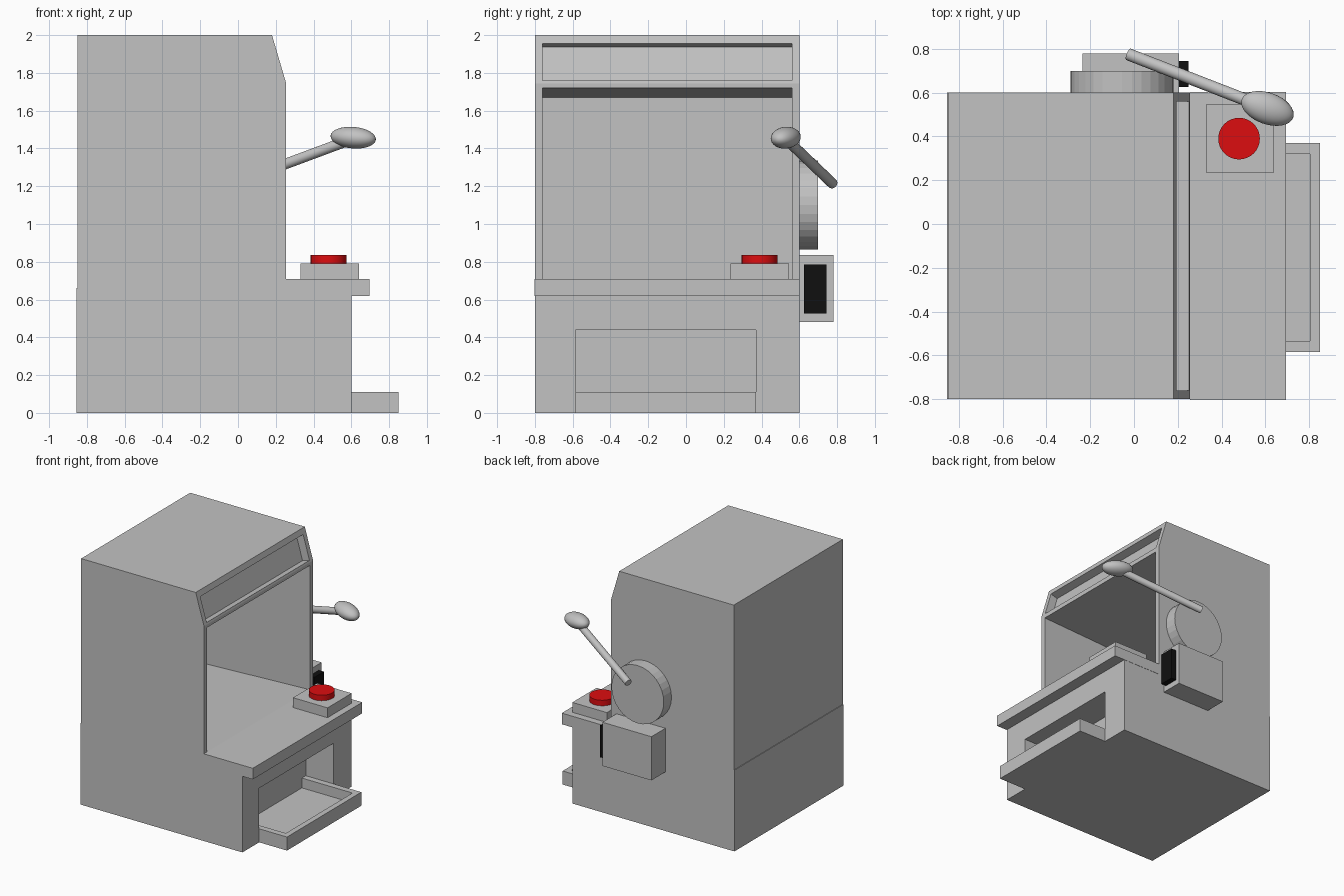
import bpy, bmesh, math
from mathutils import Vector, Matrix

if "Cube" in bpy.data.objects:
    bpy.data.objects.remove(bpy.data.objects["Cube"])


def material(name, rgb):
    m = bpy.data.materials.new(name)
    m.diffuse_color = (*rgb, 1)
    m.use_nodes = True
    m.node_tree.nodes["Principled BSDF"].inputs["Base Color"].default_value = m.diffuse_color
    return m


GREY = material("grey", (0.54, 0.54, 0.54))
RED = material("red", (0.72, 0.004, 0.005))
BLACK = material("black", (0.005, 0.005, 0.005))


def finish(name, bm, mat):
    bmesh.ops.recalc_face_normals(bm, faces=bm.faces)
    me = bpy.data.meshes.new(name)
    bm.to_mesh(me)
    bm.free()
    me.materials.append(mat)
    ob = bpy.data.objects.new(name, me)
    bpy.context.collection.objects.link(ob)
    return ob


def prism(name, profile, y0, y1, mat=GREY):
    """Extrude an x-z profile from y0 to y1."""
    bm = bmesh.new()
    face = bm.faces.new([bm.verts.new((x, y0, z)) for x, z in profile])
    ext = bmesh.ops.extrude_face_region(bm, geom=[face])
    verts = [v for v in ext["geom"] if isinstance(v, bmesh.types.BMVert)]
    bmesh.ops.translate(bm, verts=verts, vec=(0, y1 - y0, 0))
    return finish(name, bm, mat)


def box(name, x0, x1, y0, y1, z0, z1, mat=GREY):
    return prism(name, [(x0, z0), (x1, z0), (x1, z1), (x0, z1)], y0, y1, mat)


def cylinder(name, a, b, radius, sides, mat=GREY):
    """Cylinder between two points."""
    a, b = Vector(a), Vector(b)
    bm = bmesh.new()
    rot = (b - a).to_track_quat('Z', 'Y').to_matrix().to_4x4()
    bmesh.ops.create_cone(bm, cap_ends=True, segments=sides, radius1=radius, radius2=radius,
                          depth=(b - a).length, matrix=Matrix.Translation((a + b) / 2) @ rot)
    return finish(name, bm, mat)


def cut(ob, cutter):
    mod = ob.modifiers.new("cut", 'BOOLEAN')
    mod.operation = 'DIFFERENCE'
    mod.solver = 'EXACT'
    mod.object = cutter
    cutter.hide_render = True
    cutter.hide_viewport = True


def smooth(ob):
    bpy.ops.object.select_all(action='DESELECT')
    ob.select_set(True)
    bpy.context.view_layer.objects.active = ob
    bpy.ops.object.shade_smooth_by_angle(angle=math.radians(40))


# Upper cabinet with a sloped sign front and a deep open window
cabinet = prism("cabinet", [(-0.85, 0.66), (0.255, 0.66), (0.255, 1.745), (0.18, 2), (-0.85, 2)], -0.8, 0.6)
cut(cabinet, prism("window_cutter", [(-0.81, 0.665), (0.255, 0.71), (0.35, 0.714),
                                     (0.35, 1.724), (0.255, 1.72), (-0.81, 1.67)], -0.76, 0.56))

# Recessed sign panel on the sloped face
normal = Vector((0.255, 0.075)).normalized()
top, low = Vector((0.193, 1.955)), Vector((0.2506, 1.76))
cut(cabinet, prism("sign_cutter", [tuple(p + normal * d) for p, d in
                                   ((top, -0.065), (top, 0.06), (low, 0.06), (low, -0.065))], -0.76, 0.56))

# Base with the payout opening
base = box("base", -0.855, 0.6, -0.8, 0.6, 0, 0.66)
cut(base, box("payout_cutter", 0.35, 0.75, -0.585, 0.37, -0.1, 0.44))

# Payout tray, hollow on top
tray = box("payout_tray", 0.35, 0.85, -0.585, 0.37, 0, 0.11)
cut(tray, box("tray_cutter", 0.3, 0.805, -0.535, 0.32, 0.03, 0.3))

# Shelf and push button
box("shelf", 0.255, 0.695, -0.803, 0.602, 0.62, 0.71)
box("button_box", 0.33, 0.64, 0.235, 0.545, 0.71, 0.79)
smooth(cylinder("button", (0.48, 0.39, 0.79), (0.48, 0.39, 0.835), 0.095, 32, RED))

# Side box with the black slot
box("side_box", -0.235, 0.205, 0.6, 0.78, 0.48, 0.835)
box("slot", 0.205, 0.25, 0.625, 0.745, 0.525, 0.785, BLACK)

# Lever: pivot disc, rod and oval knob
cylinder("lever_disc", (-0.055, 0.6, 1.1), (-0.055, 0.7, 1.1), 0.235, 32)
smooth(cylinder("lever_rod", (-0.025, 0.775, 1.215), (0.58, 0.54, 1.44), 0.028, 24))
bm = bmesh.new()
turn = Vector((0.93, -0.33, -0.08)).to_track_quat('X', 'Z').to_matrix().to_4x4()
bmesh.ops.create_uvsphere(bm, u_segments=32, v_segments=16, radius=1,
                          matrix=Matrix.Translation((0.61, 0.528, 1.457)) @ turn
                          @ Matrix.Diagonal((0.125, 0.072, 0.057, 1)))
smooth(finish("lever_knob", bm, GREY))
